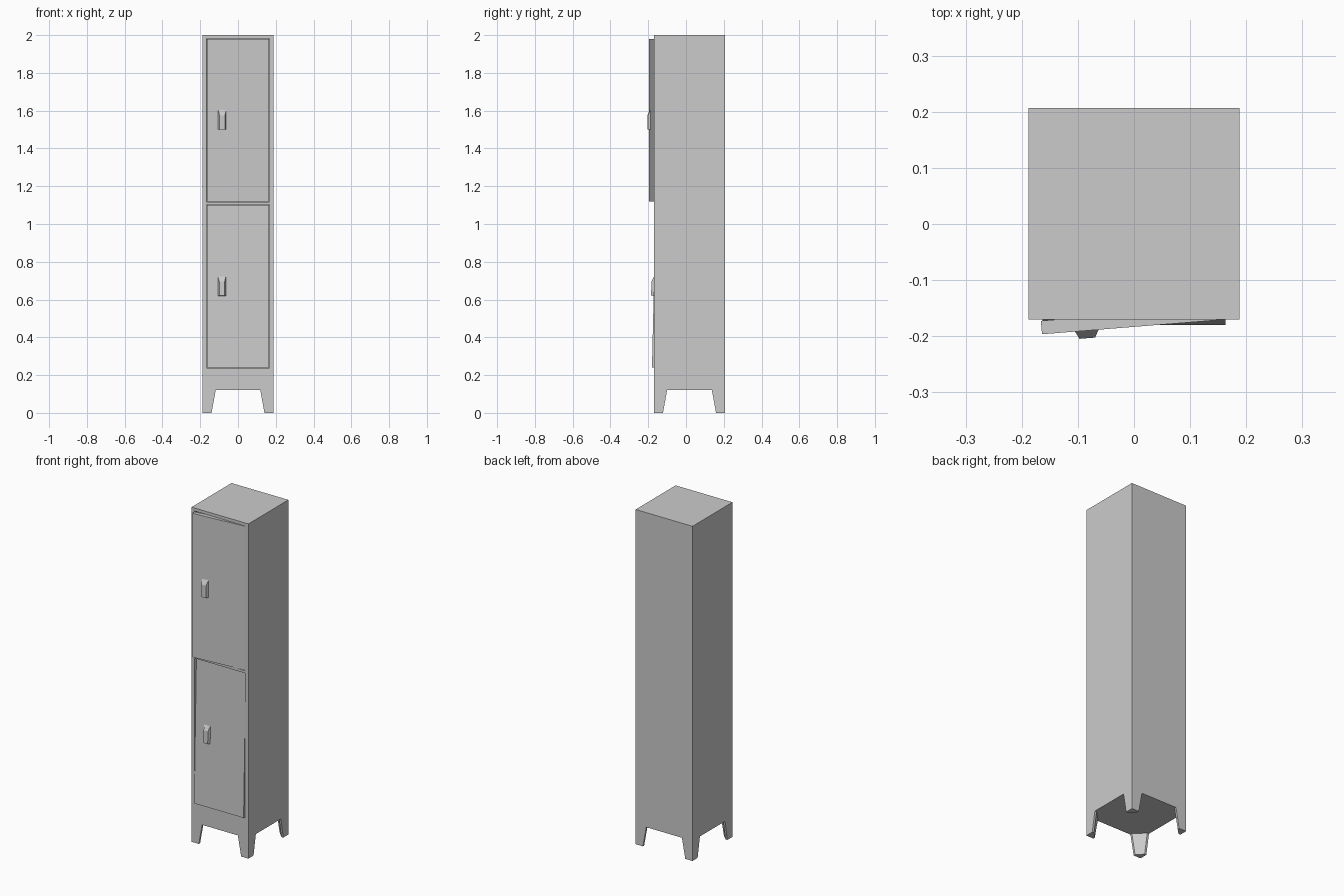
import bpy, bmesh
from math import radians
from mathutils import Matrix, Vector

if "Cube" in bpy.data.objects:
    bpy.data.objects.remove(bpy.data.objects["Cube"])

W, FRONT, BACK, FLOOR, TOP = 0.188, -0.17, 0.207, 0.12, 2.0
MID_Y = (FRONT + BACK) / 2


def hull(name, points, matrix=Matrix()):
    """Flat-faced convex solid around the given points."""
    bm = bmesh.new()
    for p in points:
        bm.verts.new(matrix @ Vector(p))
    bmesh.ops.convex_hull(bm, input=bm.verts)
    bmesh.ops.dissolve_limit(bm, angle_limit=radians(0.5), verts=bm.verts, edges=bm.edges)
    bmesh.ops.recalc_face_normals(bm, faces=bm.faces)
    mesh = bpy.data.meshes.new(name)
    bm.to_mesh(mesh)
    bm.free()
    obj = bpy.data.objects.new(name, mesh)
    bpy.context.collection.objects.link(obj)
    return obj


def box(name, x, y, z, matrix=Matrix()):
    return hull(name, [(a, b, c) for a in x for b in y for c in z], matrix)


def cut(target, cutter):
    mod = target.modifiers.new("opening", 'BOOLEAN')
    mod.operation = 'DIFFERENCE'
    mod.solver = 'EXACT'
    mod.object = cutter
    bpy.context.view_layer.objects.active = target
    bpy.ops.object.modifier_apply(modifier=mod.name)
    bpy.data.objects.remove(cutter)


# Cabinet with two door openings
cabinet = box("cabinet", (-W, W), (FRONT, BACK), (FLOOR, TOP))
for z0, z1 in ((0.237, 1.102), (1.117, 1.982)):
    cut(cabinet, box("door_cutter", (-0.167, 0.166), (FRONT - 0.1, FRONT + 0.04), (z0, z1)))

# Four tapered corner legs with a diagonal inner face
for sx, side in ((-1, "left"), (1, "right")):
    for sy, end in ((-1, "front"), (1, "back")):
        pts = []
        for z, a, t in ((0, 0.048, 0.012), (FLOOR, 0.07, 0.012)):
            for u, v in ((0, 0), (a, 0), (a, t), (t, a), (0, a)):
                pts.append((sx * (W - u), MID_Y + sy * ((BACK - FRONT) / 2 - v), z))
        hull(f"{end}_{side}_leg", pts)


def door(name, x0, x1, z0, z1, pivot, rotation):
    """Slab door plus wedge handle, turned about a pivot point."""
    m = Matrix.Translation(pivot) @ rotation @ Matrix.Translation(-Vector(pivot))
    box(name + "_door", (x0, x1), (FRONT, FRONT + 0.024), (z0, z1), m)
    cx, hz = -0.085, z0 + 0.385
    base = [(cx + s * 0.021, FRONT, hz + h) for s in (-1, 1) for h in (-0.005, 0.098)]
    face = [(cx + s * 0.014, FRONT - 0.0135, hz + h) for s in (-1, 1) for h in (-0.005, 0.07)]
    hull(name + "_handle", base + face, m)


# Upper door stands slightly ajar, lower door tips out at its bottom
door("upper", -0.165, 0.165, 1.12, 1.98, (0.165, FRONT, 1.55), Matrix.Rotation(radians(4.6), 4, 'Z'))
door("lower", -0.163, 0.163, 0.24, 1.10, (0, FRONT, 0.67), Matrix.Rotation(radians(-1.35), 4, 'X'))
